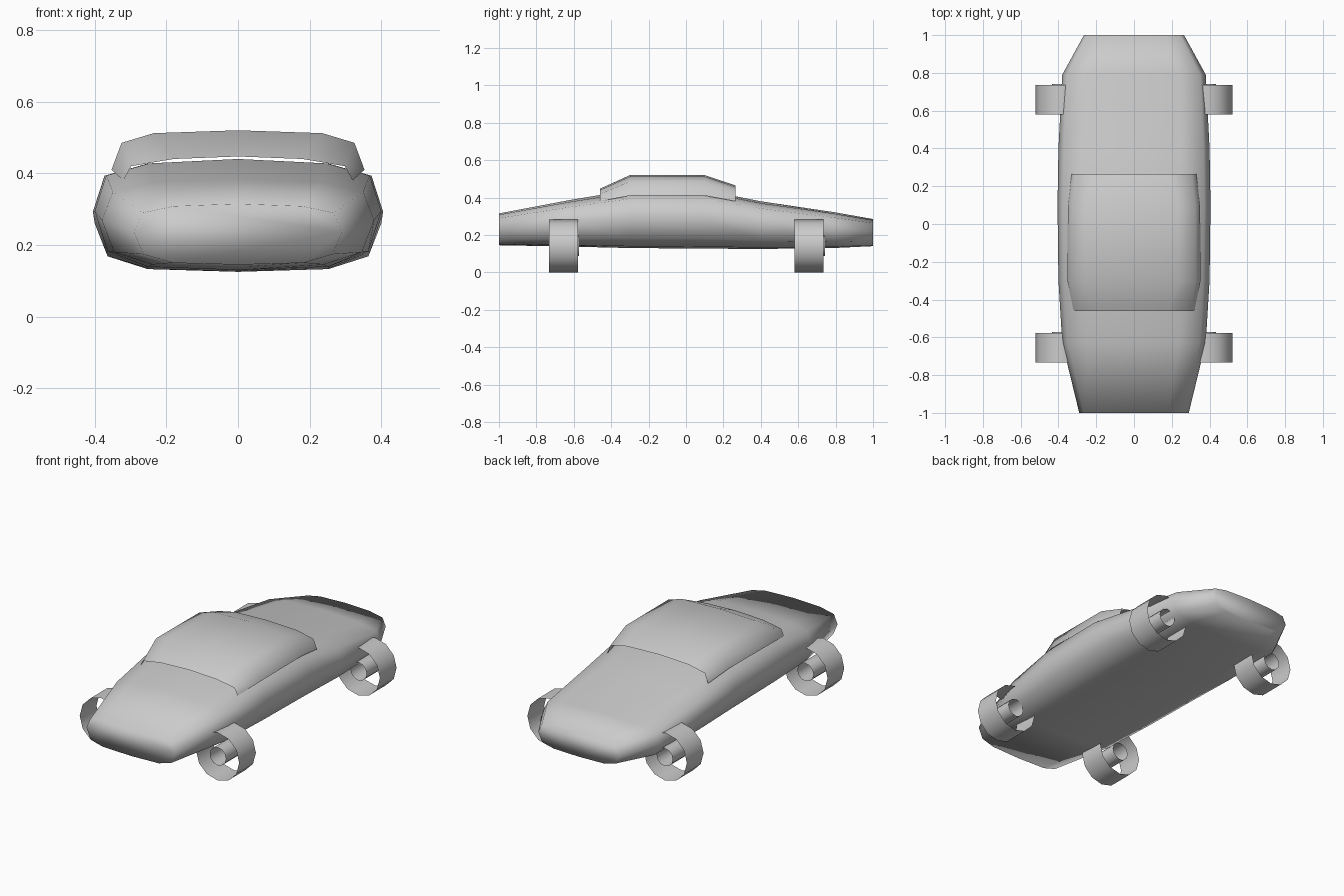
import bpy, math

cube = bpy.data.objects.get("Cube")
if cube:
    bpy.data.objects.remove(cube, do_unlink=True)

# One plain grey for everything
grey = bpy.data.materials.new("plain_grey")
grey.use_nodes = True
colour = (0.6, 0.6, 0.6, 1)
grey.diffuse_color = colour
grey.node_tree.nodes["Principled BSDF"].inputs["Base Color"].default_value = colour


def loft(name, rings, closed, caps=False):
    """Skin a list of equal-sized rings into a smooth surface."""
    n = len(rings[0])
    verts = [p for ring in rings for p in ring]
    faces = []
    for r in range(len(rings) - 1):
        for i in range(n if closed else n - 1):
            j = (i + 1) % n
            faces.append((r * n + i, r * n + j, (r + 1) * n + j, (r + 1) * n + i))
    if caps:
        faces.append(tuple(reversed(range(n))))
        faces.append(tuple(range(len(verts) - n, len(verts))))
    mesh = bpy.data.meshes.new(name)
    mesh.from_pydata(verts, [], faces)
    mesh.materials.append(grey)
    for face in mesh.polygons:
        face.use_smooth = True
    obj = bpy.data.objects.new(name, mesh)
    bpy.context.collection.objects.link(obj)
    return obj


# Body: one rounded section scaled along the length
# half section, bottom to top: (share of half width, share of height)
section = [(0, 0), (0.63, 0.03), (0.91, 0.17), (1, 0.53), (0.92, 0.85), (0.62, 0.96), (0, 1)]
section += [(-x, z) for x, z in section[-2:0:-1]]
# stations: y, half width, bottom, top
stations = [
    (-1, 0.29, 0.145, 0.315), (-0.63, 0.38, 0.138, 0.385),
    (-0.3, 0.4, 0.13, 0.44), (0.1, 0.405, 0.127, 0.44),
    (0.4, 0.4, 0.125, 0.38), (0.79, 0.38, 0.13, 0.322),
    (1, 0.265, 0.14, 0.285),
]
# rings run so that faces point outward
body_rings = [[(x * w, y, low + z * (high - low)) for x, z in reversed(section)]
              for y, w, low, high in stations]
loft("body", body_rings, closed=True, caps=True)

# Cabin: open shell of four arched sections
arches = [
    (-0.46, [(0.32, 0.38), (0.298, 0.42), (0.18, 0.44), (0, 0.447)]),
    (-0.3, [(0.353, 0.41), (0.325, 0.485), (0.235, 0.512), (0, 0.52)]),
    (0.1, [(0.35, 0.41), (0.323, 0.485), (0.235, 0.512), (0, 0.52)]),
    (0.265, [(0.33, 0.38), (0.308, 0.435), (0.2, 0.458), (0, 0.465)]),
]
cabin_rings = []
for y, half in arches:
    left = [(x, y, z) for x, z in half]
    right = [(-x, y, z) for x, z in half[-2::-1]]
    cabin_rings.append((left + right)[::-1])
loft("cabin", cabin_rings, closed=False)


# Wheels: open rim and hub tubes running lengthwise
def tube(name, x, y_start, y_end, radius, sides=12):
    angles = [2 * math.pi * i / sides for i in range(sides)]
    rings = [[(x + radius * math.sin(a), y, 0.141 + radius * math.cos(a)) for a in angles]
             for y in (y_start, y_end)]
    loft(name, rings, closed=True)


for end, y in (("front", -0.655), ("rear", 0.658)):
    for side, x in (("left", 0.38), ("right", -0.38)):
        tube(f"{end}_{side}_wheel_rim", x, y - 0.078, y + 0.078, 0.141)
        tube(f"{end}_{side}_wheel_hub", x, y - 0.076, y + 0.084, 0.053)
